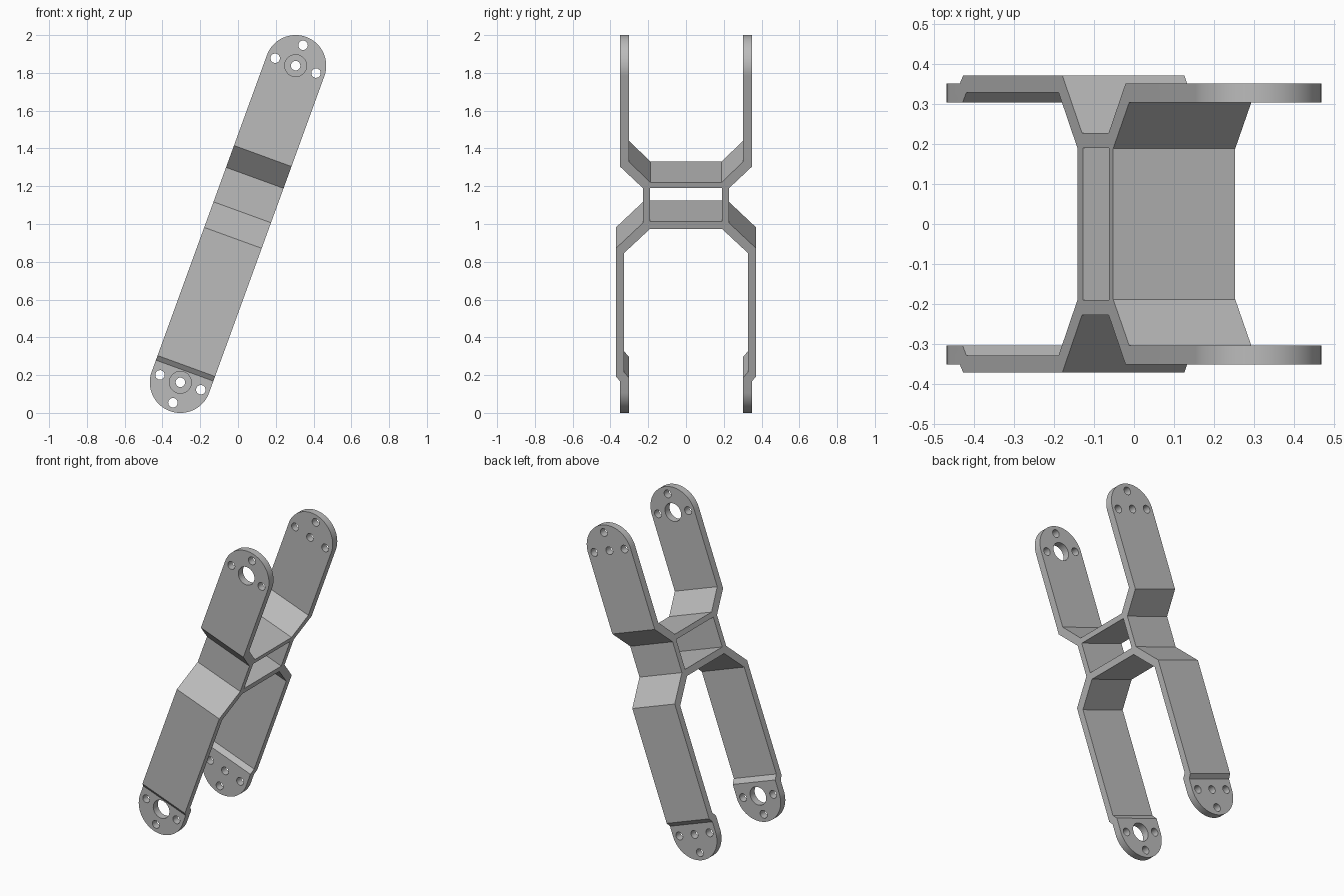
import bpy, bmesh, math
from mathutils import Matrix, Vector

cube = bpy.data.objects.get("Cube")
if cube:
    bpy.data.objects.remove(cube, do_unlink=True)

TILT = math.radians(20)
R = 0.162        # half width of the arms and radius of their ends
PIVOT = 0.892    # distance of each pivot from the middle, along the arm

steel = bpy.data.materials.new("grey metal")
steel.use_nodes = True
steel.diffuse_color = (0.5, 0.5, 0.5, 1)
steel.node_tree.nodes["Principled BSDF"].inputs["Base Color"].default_value = (0.5, 0.5, 0.5, 1)


def prism(name, points, sweep):
    """Closed outline of 3D points, extruded along the sweep vector."""
    bm = bmesh.new()
    face = bm.faces.new([bm.verts.new(p) for p in points])
    new = bmesh.ops.extrude_face_region(bm, geom=[face])["geom"]
    bmesh.ops.translate(bm, vec=Vector(sweep),
                        verts=[v for v in new if isinstance(v, bmesh.types.BMVert)])
    bmesh.ops.recalc_face_normals(bm, faces=bm.faces)
    mesh = bpy.data.meshes.new(name)
    bm.to_mesh(mesh)
    bm.free()
    mesh.materials.append(steel)
    obj = bpy.data.objects.new(name, mesh)
    bpy.context.collection.objects.link(obj)
    return obj


def arc(cx, cz, r, start, end, n):
    """Points on an arc in the plane of the arms."""
    angles = [start + (end - start) * i / n for i in range(n + 1)]
    return [(cx + r * math.cos(a), cz + r * math.sin(a)) for a in angles]


def combine(body, cutter, operation):
    mod = body.modifiers.new("cut", "BOOLEAN")
    mod.operation = operation
    mod.solver = "EXACT"
    mod.object = cutter
    bpy.ops.object.select_all(action="DESELECT")
    bpy.context.view_layer.objects.active = body
    body.select_set(True)
    bpy.ops.object.modifier_apply(modifier=mod.name)
    bpy.data.objects.remove(cutter, do_unlink=True)


def drill(body, x, z, r, y0, y1):
    ring = arc(x, z, r, 0, math.tau, 32)[:-1]
    combine(body, prism("drill", [(px, y0, pz) for px, pz in ring], (0, y1 - y0, 0)),
            "DIFFERENCE")


# Side profile (depth, length) of one half: upper arm, waist, lower arm
half = [(0.188, 0.293), (0.303, 0.41), (0.303, 1.1), (0.35, 1.1), (0.35, 0.383),
        (0.227, 0.26), (0.227, 0.066), (0.371, -0.078), (0.371, -0.80),
        (0.35, -0.826), (0.35, -1.1), (0.303, -1.1), (0.303, -0.805),
        (0.328, -0.777), (0.328, -0.105), (0.19, 0.032)]
outline = half + [(-y, z) for y, z in reversed(half)]
link = prism("double_fork_link", [(-0.2, y, z) for y, z in outline], (0.4, 0, 0))

# Rounded arm ends
capsule = arc(0, PIVOT, R, 0, math.pi, 48) + arc(0, -PIVOT, R, math.pi, math.tau, 48)
combine(link, prism("capsule", [(x, -0.5, z) for x, z in capsule], (0, 1, 0)), "INTERSECT")

# Window through the waist
window = [(-0.19, 0.073), (0.19, 0.073), (0.19, 0.261), (-0.19, 0.261)]
combine(link, prism("window", [(-0.3, y, z) for y, z in window], (0.6, 0, 0)), "DIFFERENCE")

# Pivot holes (wide in front, narrow behind) and three bolt holes per end
for side in (1, -1):
    drill(link, 0, side * PIVOT, 0.058, -0.45, -0.2)
    drill(link, 0, side * PIVOT, 0.025, 0.2, 0.45)
    for dx, dz in ((-0.115, 0), (0.115, 0), (0, 0.115)):
        drill(link, dx, side * (PIVOT + dz), 0.025, -0.45, 0.45)

# Lean the link and stand it on the ground
link.data.transform(Matrix.Translation((0, 0, 1)) @ Matrix.Rotation(TILT, 4, "Y"))
bpy.ops.object.shade_smooth_by_angle(angle=math.radians(25))
